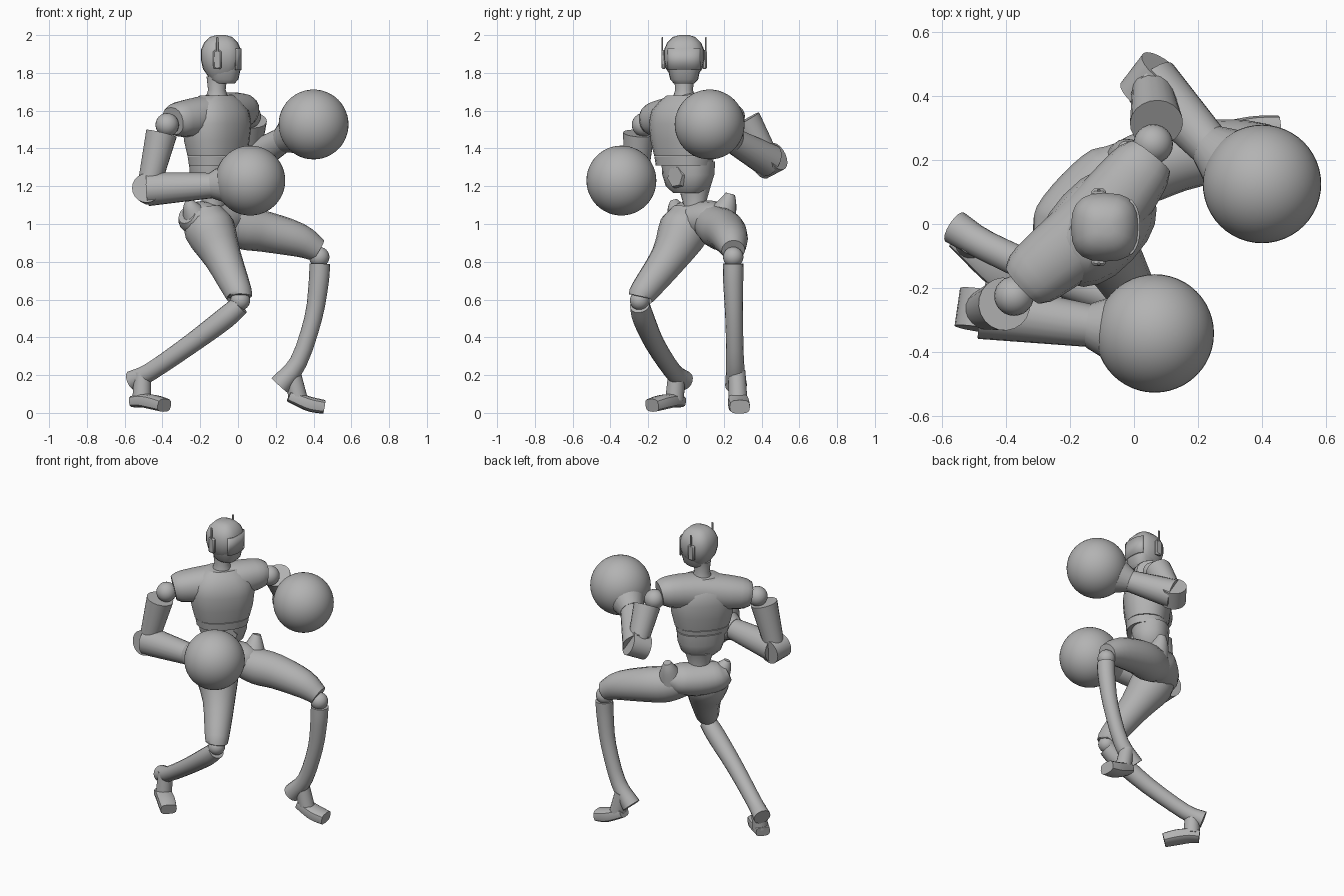
import bpy, bmesh, math
from mathutils import Matrix, Vector

old = bpy.data.objects.get("Cube")
if old:
    bpy.data.objects.remove(old, do_unlink=True)

grey = bpy.data.materials.new("plain grey")
grey.use_nodes = True
colour = (0.45, 0.45, 0.45, 1)
grey.diffuse_color = colour
grey.node_tree.nodes["Principled BSDF"].inputs["Base Color"].default_value = colour

UP = Vector((0, 0, 1))
FORWARD = Vector((0.73, -0.68, 0))  # where the chest points
LATERAL = UP.cross(FORWARD)         # from the right shoulder to the left one
SIDEWAYS = Vector((0, 1, 0))        # across the head and the left leg


def finish(name, bm):
    bmesh.ops.recalc_face_normals(bm, faces=bm.faces)
    mesh = bpy.data.meshes.new(name)
    bm.to_mesh(mesh)
    bm.free()
    mesh.materials.append(grey)
    for poly in mesh.polygons:
        poly.use_smooth = True
    mesh.set_sharp_from_angle(angle=math.radians(40))
    obj = bpy.data.objects.new(name, mesh)
    bpy.context.scene.collection.objects.link(obj)
    return obj


def skin(name, centres, widths, depths, side, level=False, sides=20, power=1.0):
    """Skin oval rings along a path; a power below one makes them boxier."""
    bm = bmesh.new()
    loops = []
    last = len(centres) - 1
    for i, centre in enumerate(centres):
        along = UP if level else (centres[min(i + 1, last)] - centres[max(i - 1, 0)]).normalized()
        a = (side - along * side.dot(along)).normalized()
        b = along.cross(a)
        loop = []
        for k in range(sides):
            t = math.tau * k / sides
            c, s = (math.copysign(abs(f(t)) ** power, f(t)) for f in (math.cos, math.sin))
            loop.append(bm.verts.new(centre + a * c * widths[i] + b * s * depths[i]))
        loops.append(loop)
    for lower, upper in zip(loops, loops[1:]):
        for k in range(sides):
            n = (k + 1) % sides
            bm.faces.new((lower[k], lower[n], upper[n], upper[k]))
    bm.faces.new(loops[0])
    bm.faces.new(loops[-1])
    return finish(name, bm)


def lathe(name, base, profile, depth=1.0, side=LATERAL, power=1.0):
    """Stack level rings from (height, half width) pairs above a ground point."""
    centres = [base + UP * z for z, r in profile]
    widths = [r for z, r in profile]
    skin(name, centres, widths, [r * depth for r in widths], side, level=True, power=power)


def limb(name, points, side=LATERAL, depth=1.0, sides=16, power=1.0):
    """Run a smooth tube through points given as x, y, z and radius."""
    knots = [Vector(p) for p in points]
    knots = [2 * knots[0] - knots[1]] + knots + [2 * knots[-1] - knots[-2]]
    path = []
    for a, b, c, d in zip(knots, knots[1:], knots[2:], knots[3:]):
        for t in (0, 1 / 3, 2 / 3):
            path.append(b + t / 2 * (c - a + t * (2 * a - 5 * b + 4 * c - d + t * (3 * b - a - 3 * c + d))))
    path.append(knots[-2])
    widths = [p.w for p in path]
    skin(name, [p.xyz for p in path], widths, [w * depth for w in widths], side, sides=sides, power=power)


def tube(name, start, end, start_radius, end_radius, sides=20):
    """A straight, tapered tube between two points."""
    radii = (start_radius, end_radius)
    skin(name, [Vector(start), Vector(end)], radii, radii, Vector((0.3, 0.2, 0.9)), sides=sides)


def ball(name, centre, radius, segments=24):
    bm = bmesh.new()
    bmesh.ops.create_uvsphere(bm, u_segments=segments, v_segments=segments // 2, radius=radius,
                              matrix=Matrix.Translation(centre))
    finish(name, bm)


def block(name, centre, size):
    bm = bmesh.new()
    bmesh.ops.create_cube(bm, size=1, matrix=Matrix.LocRotScale(centre, None, Vector(size)))
    bevel = finish(name, bm).modifiers.new("bevel", "BEVEL")
    bevel.width = min(size) * 0.3


# Head, with a visor wrapped round the face and an antenna on each ear
head = Vector((-0.09, -0.01, 0))
BOXY = 0.75
lathe("head", head, [(1.77, 0.06), (1.82, 0.095), (1.87, 0.107), (1.92, 0.107),
                     (1.96, 0.09), (1.99, 0.06), (2, 0.025)], side=SIDEWAYS, power=BOXY)
lathe("jaw", Vector((-0.072, -0.01, 0)), [(1.745, 0.055), (1.765, 0.074), (1.83, 0.088)],
      side=SIDEWAYS, power=BOXY)
bm = bmesh.new()
columns = []
for k in range(-6, 7):
    t = math.radians(8 * k)
    out = Vector((math.cos(t) ** BOXY, math.copysign(abs(math.sin(t)) ** BOXY, t), 0))
    columns.append([bm.verts.new(head + out * 0.109 + UP * z) for z in (1.815, 1.93)])
for p, q in zip(columns, columns[1:]):
    bm.faces.new((p[0], q[0], q[1], p[1]))
finish("visor", bm).modifiers.new("thickness", "SOLIDIFY").thickness = 0.008
for word, s in (("right", -1), ("left", 1)):
    ear = head + SIDEWAYS * s * 0.108 + Vector((-0.02, 0, 1.87))
    block(word + "_ear", ear, (0.045, 0.025, 0.1))
    block(word + "_antenna", ear + UP * 0.07 + SIDEWAYS * s * 0.007, (0.012, 0.008, 0.1))

# Neck and torso, from the top down
chest, belly, waist = (Vector(p) for p in ((-0.112, -0.01, 0), (-0.12, 0.012, 0), (-0.13, 0.045, 0)))
lathe("neck", chest, [(1.62, 0.075), (1.67, 0.06), (1.71, 0.047), (1.78, 0.055)])
lathe("chest", chest, [(1.36, 0.17), (1.44, 0.19), (1.53, 0.2), (1.6, 0.185), (1.65, 0.14), (1.68, 0.1)],
      depth=0.74, power=0.85)
lathe("rib_band", chest, [(1.31, 0.158), (1.358, 0.166)], depth=0.78, power=0.85)
lathe("abdomen", belly, [(1.165, 0.085), (1.2, 0.125), (1.26, 0.145), (1.33, 0.15)], depth=0.78, power=0.85)
lathe("waist", waist, [(1.03, 0.08), (1.1, 0.06), (1.2, 0.09)], depth=0.9)
hub = belly + LATERAL * 0.01 + UP * 1.25
tube("belly_hexagon", hub + FORWARD * 0.09, hub + FORWARD * 0.115, 0.065, 0.055, sides=6)
limb("shoulder_yoke", [(-0.345, -0.19, 1.545, 0.08), (-0.3, -0.15, 1.555, 0.103), (-0.12, 0, 1.58, 0.12),
                       (0.01, 0.16, 1.6, 0.103), (0.05, 0.21, 1.595, 0.08)], side=FORWARD, depth=0.92, power=0.9)

# Pelvis with hip knobs
limb("pelvis", [(-0.27, -0.06, 1.05, 0.06), (-0.23, -0.02, 1.03, 0.105), (-0.14, 0.07, 1.02, 0.12),
                (-0.05, 0.16, 1.03, 0.11), (-0.01, 0.22, 1.05, 0.06)], side=FORWARD, depth=0.85)
limb("right_hip_knob", [(-0.22, -0.03, 1.03, 0.075), (-0.25, -0.055, 1.09, 0.045), (-0.26, -0.065, 1.125, 0.02)],
     side=FORWARD)
limb("left_hip_knob", [(-0.02, 0.19, 1.04, 0.08), (-0.025, 0.22, 1.11, 0.05), (-0.025, 0.235, 1.16, 0.025)],
     side=FORWARD)

# Right leg: the shin ends in a heel spur above the foot
limb("right_thigh", [(-0.18, 0.02, 1.06, 0.1), (-0.15, -0.01, 0.97, 0.135), (-0.08, -0.09, 0.82, 0.1),
                     (0, -0.225, 0.64, 0.074), (0.008, -0.24, 0.615, 0.062)])
ball("right_knee", (0.012, -0.245, 0.595), 0.052)
limb("right_shin", [(0.01, -0.245, 0.57, 0.053), (-0.07, -0.225, 0.5, 0.058), (-0.25, -0.165, 0.365, 0.052),
                    (-0.46, -0.07, 0.22, 0.048), (-0.56, -0.01, 0.17, 0.054)])
tube("right_ankle", (-0.505, -0.05, 0.21), (-0.51, -0.06, 0.07), 0.045, 0.05)
limb("right_foot", [(-0.55, -0.035, 0.06, 0.045), (-0.5, -0.075, 0.065, 0.052), (-0.44, -0.13, 0.055, 0.055),
                    (-0.39, -0.18, 0.04, 0.05)], depth=0.7, sides=12, power=0.65)

# Left leg
limb("left_thigh", [(-0.09, 0.12, 1.02, 0.095), (0.02, 0.17, 0.98, 0.112), (0.14, 0.21, 0.96, 0.108),
                    (0.32, 0.238, 0.915, 0.09), (0.425, 0.25, 0.86, 0.062)], side=SIDEWAYS)
ball("left_knee", (0.43, 0.25, 0.825), 0.054)
limb("left_shin", [(0.433, 0.25, 0.79, 0.055), (0.427, 0.25, 0.69, 0.053), (0.398, 0.255, 0.5, 0.047),
                   (0.32, 0.26, 0.27, 0.047), (0.22, 0.265, 0.145, 0.058)], side=SIDEWAYS)
tube("left_ankle", (0.285, 0.27, 0.22), (0.32, 0.275, 0.07), 0.045, 0.05)
limb("left_foot", [(0.27, 0.272, 0.09, 0.045), (0.32, 0.275, 0.07, 0.053), (0.385, 0.28, 0.045, 0.058),
                   (0.455, 0.285, 0.032, 0.054)], side=SIDEWAYS, depth=0.68, sides=12, power=0.65)


def arm(word, *points):
    """Shoulder ball, sleeve, elbow hinge, forearm, flared cuff and round glove."""
    shoulder, sleeve, elbow, wrist, glove = map(Vector, points)
    ball(word + "_shoulder", shoulder, 0.062)
    tube(word + "_upper_arm", sleeve, elbow, 0.083, 0.06)
    hinge = (elbow - sleeve).cross(wrist - elbow).normalized() * 0.06
    tube(word + "_elbow", elbow - hinge, elbow + hinge, 0.078, 0.078)
    tube(word + "_forearm", elbow, wrist, 0.09, 0.066)
    tube(word + "_cuff", wrist.lerp(elbow, 0.06), wrist.lerp(glove, 0.35), 0.07, 0.11)
    ball(word + "_glove", glove, 0.185, 48)


arm("right", (-0.375, -0.225, 1.525), (-0.405, -0.25, 1.48), (-0.475, -0.27, 1.185),
    (-0.12, -0.32, 1.205), (0.065, -0.342, 1.23))
arm("left", (0.06, 0.25, 1.57), (0.07, 0.315, 1.55), (0.055, 0.44, 1.335),
    (0.245, 0.235, 1.45), (0.4, 0.125, 1.527))
